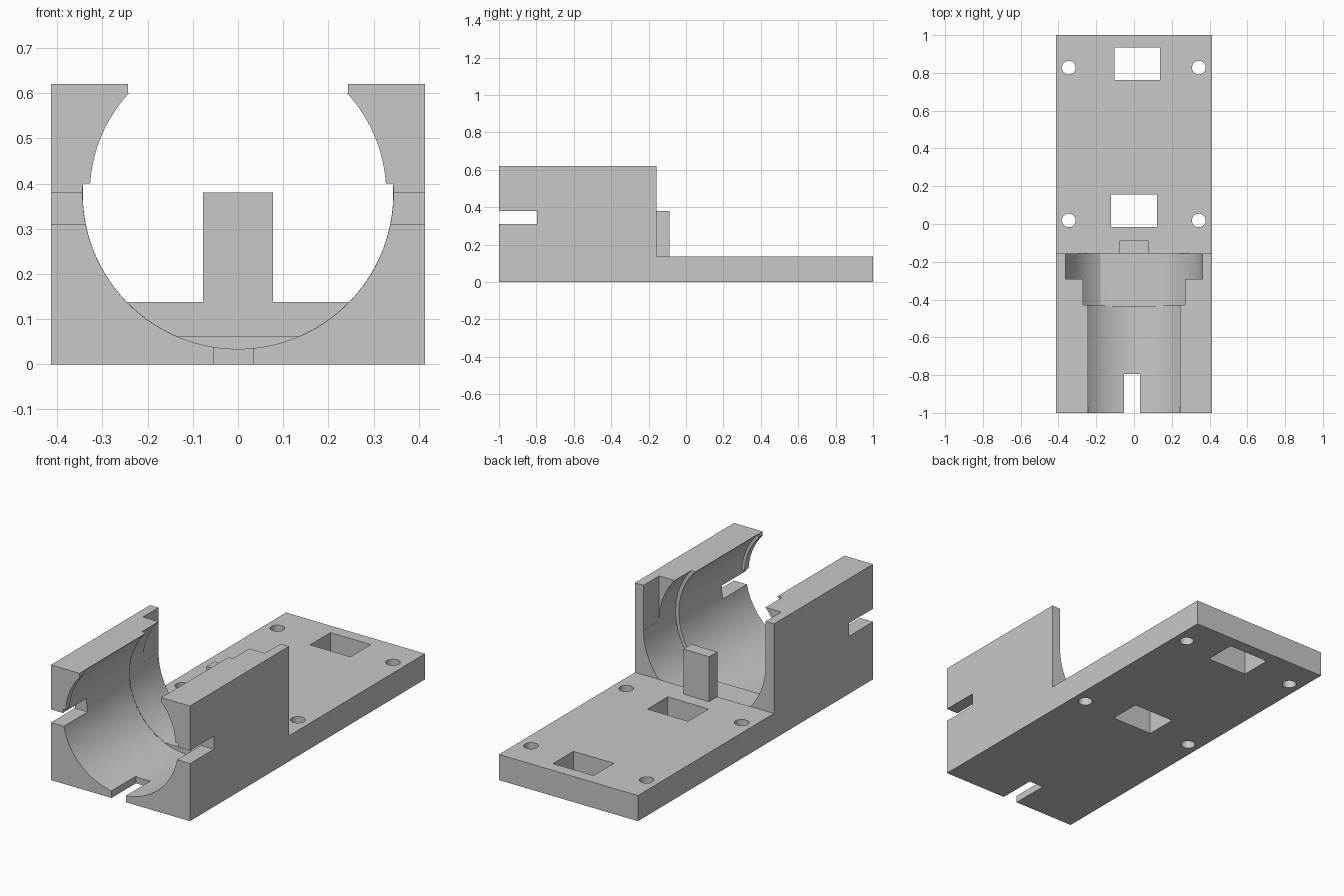
import bpy, bmesh, math

cube = bpy.data.objects.get("Cube")
if cube:
    bpy.data.objects.remove(cube, do_unlink=True)

grey = bpy.data.materials.new("plain grey")
grey.use_nodes = True
COLOUR = (0.58, 0.58, 0.58, 1)
grey.diffuse_color = COLOUR
grey.node_tree.nodes["Principled BSDF"].inputs["Base Color"].default_value = COLOUR

HALF, AXIS, BACK, PLATE, TOP = 0.414, 0.378, -0.157, 0.138, 0.62
BORE, LIP, RING = 0.344, 0.328, 0.363
LEDGE, FLOOR = 0.4, 0.062      # heights of the lip ends and of the rear floor
WALL = BACK + 0.0005           # where the bore meets the plate


def prism(name, points, start, end):
    """Extrude a closed outline from the 3D point start(p) to end(p)."""
    bm = bmesh.new()
    a = [bm.verts.new(start(p)) for p in points]
    b = [bm.verts.new(end(p)) for p in points]
    bm.faces.new(a)
    bm.faces.new(b[::-1])
    for i in range(len(a)):
        j = (i + 1) % len(a)
        bm.faces.new((a[j], a[i], b[i], b[j]))
    bmesh.ops.recalc_face_normals(bm, faces=bm.faces)
    mesh = bpy.data.meshes.new(name)
    bm.to_mesh(mesh)
    bm.free()
    mesh.materials.append(grey)
    obj = bpy.data.objects.new(name, mesh)
    bpy.context.collection.objects.link(obj)
    return obj


def along_y(name, outline, y0, y1):
    return prism(name, outline, lambda p: (p[0], y0, p[1]), lambda p: (p[0], y1, p[1]))


def box(name, x0, x1, y0, y1, z0, z1):
    return along_y(name, [(x0, z0), (x1, z0), (x1, z1), (x0, z1)], y0, y1)


def arc(r, a0, a1, n=96):
    steps = [a0 + (a1 - a0) * i / n for i in range(n + 1)]
    return [(r * math.cos(a), AXIS + r * math.sin(a)) for a in steps]


def above(r, z):
    """Part of the circle of radius r that lies above height z."""
    a = math.asin((z - AXIS) / r)
    return arc(r, a, math.pi - a)


def below(r, z):
    a = math.asin((z - AXIS) / r)
    return arc(r, -math.pi - a, a)


# Holder block and base plate share one side outline
side = [(-1, 0), (1, 0), (1, PLATE), (BACK, PLATE), (BACK, TOP), (-1, TOP)]
body = prism("holder_body", side, lambda p: (-HALF, *p), lambda p: (HALF, *p))

cutters = [
    # Bore with a narrower upper lip, then widened behind the lip
    along_y("bore_cutter", below(BORE, LEDGE) + above(LIP, LEDGE), -1.1, -0.437),
    along_y("upper_bore_cutter", above(BORE, LEDGE) + [(0, 0.1)], -0.965, -0.435),
    # Rear floor, ring and square pocket
    along_y("floor_cutter", above(BORE - 0.0003, FLOOR), -0.46, -0.42),
    along_y("ring_cutter", above(RING, FLOOR), -0.43, WALL),
    box("pocket_cutter", -RING - 0.0005, RING + 0.0005, -0.29, 0, AXIS, 0.8),
    box("lip_opening_cutter", -0.243, 0.243, -1.1, -0.9, 0.6, 0.8),
    # Front slots
    box("side_slot_cutter", -0.6, 0.6, -1.1, -0.797, 0.31, 0.38),
    box("bottom_slot_cutter", -0.053, 0.033, -1.1, -0.793, -0.1, 0.2),
    # Strap windows in the plate
    box("rear_window_cutter", -0.104, 0.137, 0.762, 0.935, -0.1, 0.3),
    box("near_window_cutter", -0.123, 0.121, -0.017, 0.156, -0.1, 0.3),
]

# Screw holes
for x in (-0.345, 0.343):
    for y in (0.019, 0.828):
        ring = [(x + 0.036 * math.cos(i * math.tau / 48),
                 y + 0.036 * math.sin(i * math.tau / 48)) for i in range(48)]
        cutters.append(prism("screw_hole_cutter", ring,
                             lambda p: (*p, -0.1), lambda p: (*p, 0.3)))

bpy.context.view_layer.objects.active = body
for cutter in cutters:
    mod = body.modifiers.new(cutter.name, "BOOLEAN")
    mod.operation = "DIFFERENCE"
    mod.solver = "EXACT"
    mod.object = cutter
    bpy.ops.object.modifier_apply(modifier=mod.name)
    bpy.data.objects.remove(cutter, do_unlink=True)

# Stop post behind the bore
box("stop_post", -0.077, 0.077, WALL, -0.087, PLATE, 0.38)

bpy.ops.object.select_all(action="DESELECT")
body.select_set(True)
bpy.ops.object.shade_smooth_by_angle(angle=math.radians(30))
